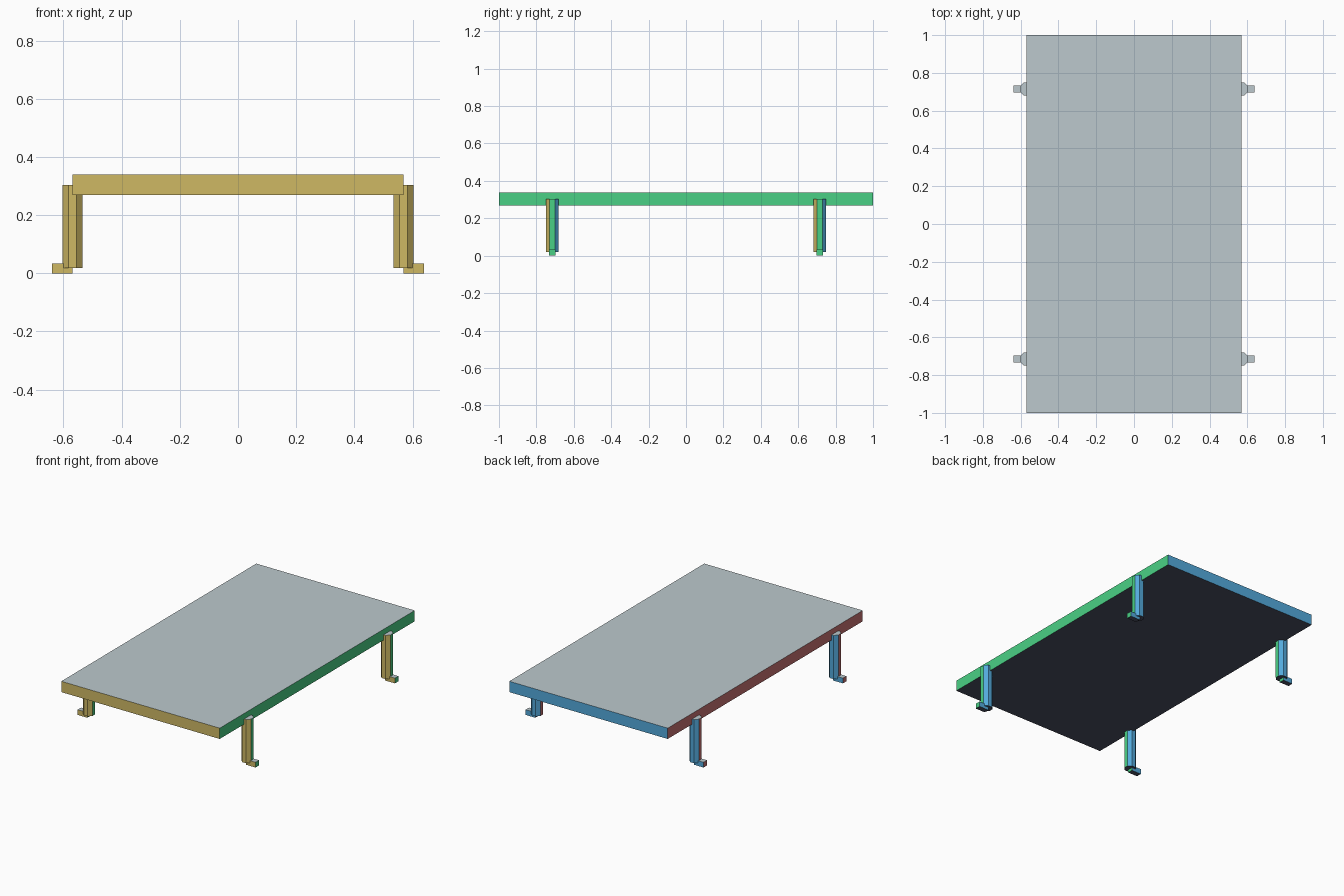
import bpy
import bmesh
import math
from mathutils import Matrix

if "Cube" in bpy.data.objects:
    bpy.data.objects.remove(bpy.data.objects["Cube"])


def linear(c):
    c /= 255
    return c / 12.92 if c <= 0.04045 else ((c + 0.055) / 1.055) ** 2.4


def material(name, rgb):
    m = bpy.data.materials.new(name)
    m.diffuse_color = (*[linear(c) for c in rgb], 1)
    m.use_nodes = True
    m.node_tree.nodes["Principled BSDF"].inputs["Base Color"].default_value = m.diffuse_color
    return m


# One colour per facing direction
MATERIALS = [
    material("pale_grey_top", (188, 201, 205)),
    material("dark_slate_underside", (76, 80, 98)),
    material("tan_front", (207, 185, 100)),
    material("blue_back", (84, 170, 220)),
    material("green_right", (74, 208, 133)),
    material("dusty_red_left", (200, 114, 114)),
]


def facing(n):
    # diagonal faces take the front or back colour
    if abs(n.z) > 0.7:
        return 0 if n.z > 0 else 1
    if abs(n.y) > 0.5:
        return 2 if n.y < 0 else 3
    return 4 if n.x > 0 else 5


def finish(name, bm):
    bmesh.ops.recalc_face_normals(bm, faces=bm.faces)
    bm.normal_update()
    for f in bm.faces:
        f.material_index = facing(f.normal)
    me = bpy.data.meshes.new(name)
    bm.to_mesh(me)
    bm.free()
    for m in MATERIALS:
        me.materials.append(m)
    bpy.context.collection.objects.link(bpy.data.objects.new(name, me))


def box(name, x0, x1, y0, y1, z0, z1):
    bm = bmesh.new()
    mat = (Matrix.Translation(((x0 + x1) / 2, (y0 + y1) / 2, (z0 + z1) / 2))
           @ Matrix.Diagonal((abs(x1 - x0), y1 - y0, z1 - z0, 1)))
    bmesh.ops.create_cube(bm, size=1, matrix=mat)
    finish(name, bm)


def octagon_post(name, x, y, width, z0, z1):
    bm = bmesh.new()
    r = width / 2 / math.cos(math.pi / 8)
    mat = Matrix.Translation((x, y, (z0 + z1) / 2)) @ Matrix.Rotation(math.pi / 8, 4, 'Z')
    bmesh.ops.create_cone(bm, cap_ends=True, segments=8, radius1=r, radius2=r,
                          depth=z1 - z0, matrix=mat)
    finish(name, bm)


HALF_X = 0.569
LEG_Y = 0.715

# Flat slab top
box("table_top", -HALF_X, HALF_X, -1, 1, 0.269, 0.339)

# Four octagonal legs centred on the slab edge, each with an outward foot
for sx, side in ((-1, "left"), (1, "right")):
    for sy, end in ((-1, "front"), (1, "back")):
        y = sy * LEG_Y
        octagon_post(f"{end}_{side}_leg", sx * 0.569, y, 0.068, 0.019, 0.303)
        box(f"{end}_{side}_foot", sx * 0.569, sx * 0.639, y - 0.0175, y + 0.0175, 0, 0.034)
